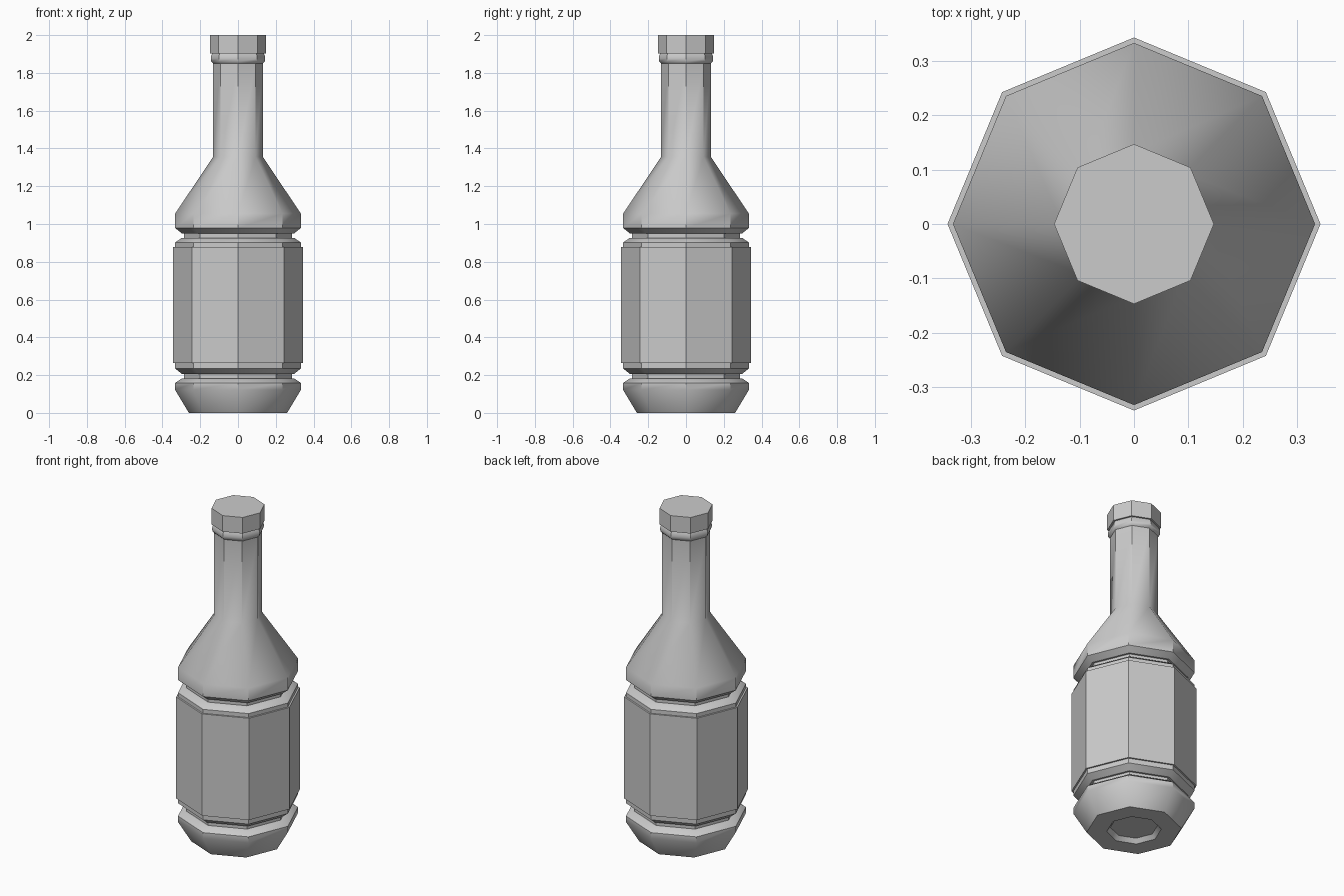
import bpy, bmesh
from math import cos, sin, pi, radians

if "Cube" in bpy.data.objects:
    bpy.data.objects.remove(bpy.data.objects["Cube"])

SIDES = 8


def lathe(name, profile):
    """Spin an (r, z) profile into a closed eight-sided solid."""
    bm = bmesh.new()
    rings = [[bm.verts.new((r * cos(2 * pi * i / SIDES), r * sin(2 * pi * i / SIDES), z))
              for i in range(SIDES)] for r, z in profile]
    for a, b in zip(rings, rings[1:]):
        for i in range(SIDES):
            j = (i + 1) % SIDES
            bm.faces.new((a[i], a[j], b[j], b[i]))
    bm.faces.new(rings[0][::-1])
    bm.faces.new(rings[-1])
    bmesh.ops.recalc_face_normals(bm, faces=bm.faces)
    mesh = bpy.data.meshes.new(name)
    bm.to_mesh(mesh)
    bm.free()
    mesh.shade_smooth()
    mesh.set_sharp_from_angle(angle=radians(40))
    obj = bpy.data.objects.new(name, mesh)
    bpy.context.collection.objects.link(obj)
    return obj


def groove(z):
    """Pinched band running around the body, starting at height z."""
    return [(0.333, z), (0.297, z + 0.025), (0.285, z + 0.025),
            (0.285, z + 0.048), (0.297, z + 0.048), (0.333, z + 0.077)]


# bottle: recessed base, lower groove, raised label band, upper groove, shoulder, neck
bottle = [(0.13, 0.025), (0.15, 0.0), (0.26, 0.0), (0.333, 0.122)]
bottle += groove(0.158)
bottle += [(0.333, 0.264), (0.343, 0.264), (0.343, 0.878), (0.333, 0.878)]
bottle += groove(0.902)
bottle += [(0.333, 1.055), (0.132, 1.355), (0.132, 1.85)]
# rounded neck ring under the cap
bottle += [(0.142, 1.86), (0.144, 1.875), (0.142, 1.89), (0.136, 1.903)]
lathe("bottle", bottle)

# cap
lathe("cap", [(0.147, 1.903), (0.147, 2.0)])
